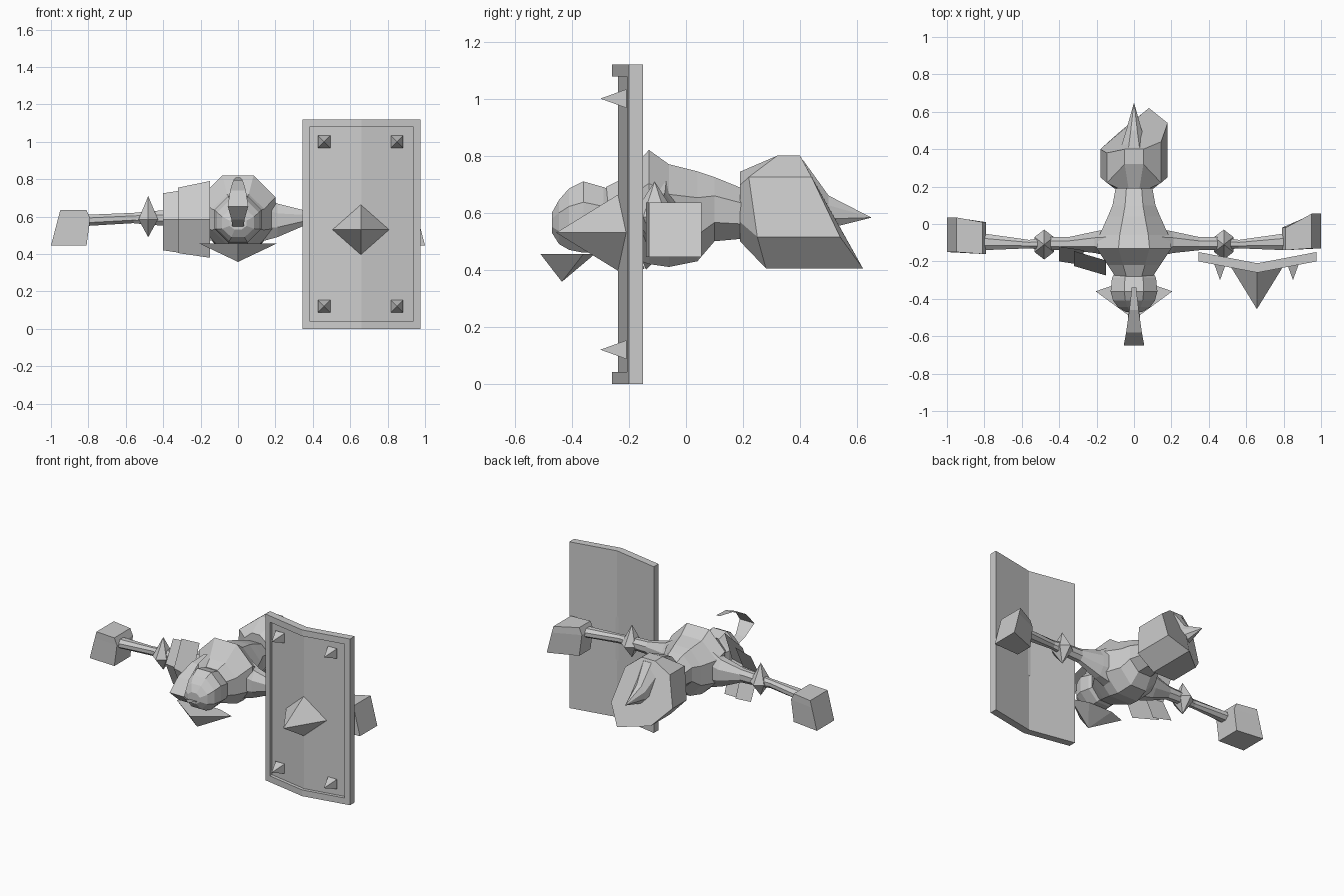
import bpy, bmesh, math
from mathutils import Vector

cube = bpy.data.objects.get("Cube")
if cube:
    bpy.data.objects.remove(cube, do_unlink=True)

grey = bpy.data.materials.new("plain_grey")
grey.use_nodes = True
GREY = (0.6, 0.6, 0.6, 1)
grey.diffuse_color = GREY
grey.node_tree.nodes["Principled BSDF"].inputs["Base Color"].default_value = GREY


def build(name, verts, faces, solid=True):
    """Flat-shaded mesh object from points and faces."""
    bm = bmesh.new()
    vs = [bm.verts.new(v) for v in verts]
    for f in faces:
        bm.faces.new([vs[i] for i in f])
    if solid:
        bmesh.ops.recalc_face_normals(bm, faces=bm.faces)
    me = bpy.data.meshes.new(name)
    bm.to_mesh(me)
    bm.free()
    me.materials.append(grey)
    ob = bpy.data.objects.new(name, me)
    bpy.context.collection.objects.link(ob)
    return ob


def skin(name, rings, tip=None):
    """Join equal rings of points, capping the ends or closing on a tip."""
    n, m = len(rings[0]), len(rings)
    verts = [p for r in rings for p in r]
    faces = [(k * n + i, k * n + (i + 1) % n, (k + 1) * n + (i + 1) % n, (k + 1) * n + i)
             for k in range(m - 1) for i in range(n)]
    faces.append(tuple(range(n)))
    last = (m - 1) * n
    if tip:
        verts.append(tip)
        faces += [(last + i, last + (i + 1) % n, len(verts) - 1) for i in range(n)]
    else:
        faces.append(tuple(range(last, last + n)))
    return build(name, verts, faces)


def octagon(half_w, low, high):
    """Eight-sided outline with a flat top, as (across, up) pairs."""
    k = math.cos(math.pi / 8)
    out = []
    for i in range(8):
        a = math.pi / 8 + i * math.pi / 4
        out.append((half_w * math.cos(a) / k,
                    (low + high) / 2 + (high - low) / 2 * math.sin(a) / k))
    return out


def loft_y(name, sections, tip=None):
    rings = [[(x, y, z) for x, z in octagon(w, lo, hi)] for y, w, lo, hi in sections]
    return skin(name, rings, tip)


def strip(name, rows):
    """Open sheet through rows of points."""
    n = len(rows[0])
    faces = [(k * n + i, k * n + i + 1, (k + 1) * n + i + 1, (k + 1) * n + i)
             for k in range(len(rows) - 1) for i in range(n - 1)]
    return build(name, [p for r in rows for p in r], faces, False)


# Torso: deep chest tapering to the waist (y, half width, bottom, top)
loft_y("torso", [(-.28, .10, .47, .69), (-.22, .14, .45, .72), (-.13, .20, .42, .82),
                 (-.06, .185, .41, .77), (.04, .14, .43, .745), (.10, .115, .50, .725),
                 (.21, .095, .51, .68)])

# Head
loft_y("head", [(-.47, .045, .53, .60), (-.445, .085, .49, .645), (-.41, .112, .47, .685),
                (-.36, .125, .46, .71), (-.29, .118, .46, .69), (-.24, .095, .48, .67)])

# Jaw guard: flat-topped wedge
build("jaw_guard",
      [(-.205, -.36, .455), (0, -.51, .455), (.205, -.36, .455), (.09, -.32, .455),
       (-.09, -.32, .455), (0, -.435, .358)],
      [(0, 1, 2, 3, 4), (0, 1, 5), (1, 2, 5), (2, 3, 5), (3, 4, 5), (4, 0, 5)])

# Curled crest sheet (y, z, half width)
strip("crest", [[(-w, y, z), (w, y, z)] for y, z, w in
                [(-.34, .81, .012), (-.46, .795, .025), (-.58, .74, .042),
                 (-.65, .655, .055), (-.58, .585, .035), (-.46, .545, .03)]])

# Hips: flaring block whose rear is cut at a slant, longer on the left
hip_xz = [(.05, .80), (.145, .725), (.18, .515), (.08, .405),
          (-.08, .405), (-.18, .515), (-.145, .725), (-.05, .80)]
front = [(x * .58, .19, .62 + (z - .60) * .62) for x, z in hip_xz]
front_y = [.32, .22, .25, .28, .28, .25, .22, .32]
rear_y = [.40, .44, .54, .62, .49, .40, .38, .40]
middle = [(x, y, z) for (x, z), y in zip(hip_xz, front_y)]
rear = [(x, y, z) for (x, z), y in zip(hip_xz, rear_y)]
skin("hips", [front, middle, rear])

# Tail spike
loft_y("tail_spike", [(.34, .075, .53, .79), (.41, .07, .53, .785), (.50, .042, .545, .66)],
       (0, .65, .583))

# Arms, elbows and hands on both sides
arm = [(.10, -.18, -.02, .46, .74), (.21, -.155, -.04, .49, .67), (.35, -.14, -.07, .55, .635),
       (.46, -.14, -.07, .555, .63), (.56, -.13, -.085, .565, .62), (.81, -.14, -.05, .55, .61)]
for s, side in ((1, "left"), (-1, "right")):
    rings = []
    for x, y0, y1, z0, z1 in arm:
        rings.append([(s * x, (y0 + y1) / 2 + a, z)
                      for a, z in octagon((y1 - y0) / 2, z0, z1)])
    skin(side + "_arm", rings)

    ring = [(s * .48 + .06 * math.sin(i * math.pi / 3),
             -.11 + .08 * math.cos(i * math.pi / 3), .585) for i in range(6)]
    build(side + "_elbow_guard", ring + [(s * .48, -.11, .71), (s * .48, -.11, .49)],
          [(i, (i + 1) % 6, p) for i in range(6) for p in (6, 7)])

    back_in, back_out = (-.02, .055) if s > 0 else (.01, .035)
    front_y0 = -.13 if s > 0 else -.15
    rings = []
    for z, inner, outer in ((.445, .81, 1.0), (.59, .79, .962), (.635, .81, .95)):
        rings.append([(s * inner, front_y0 - .01, z), (s * outer, front_y0, z),
                      (s * outer, back_out, z), (s * inner, back_in, z)])
    skin(side + "_hand", rings)

# Two overlapping ridged plates over the right shoulder
for name, xo, xi, top, bottom, yo, yi in (
        ("outer_shoulder_plate", -.40, -.27, (.725, .745), (.42, .40), -.12, -.14),
        ("inner_shoulder_plate", -.32, -.15, (.755, .79), (.405, .38), -.145, -.195)):
    strip(name, [[(xo, yo, top[0]), (xi, yi, top[1])],
                 [(xo, yo - .08, .585), (xi, yi - .08, .585)],
                 [(xo, yo, bottom[0]), (xi, yi, bottom[1])]])

# Shield: bent slab with a raised rim around a recessed face
CX, HW, H, RIM = .66, .315, 1.12, .037


def bend(x, ridge, edge):
    return ridge + (edge - ridge) * abs(x - CX) / HW


def shield_row(half, ridge, edge, z):
    return [(x, bend(x, ridge, edge), z) for x in (CX - half, CX, CX + half)]


def loop(half, ridge, edge, z0, z1):
    return shield_row(half, ridge, edge, z0) + shield_row(half, ridge, edge, z1)[::-1]


loops = [loop(HW, -.21, -.15, 0, H), loop(HW, -.26, -.20, 0, H),
         loop(HW - RIM, -.26, -.20, RIM + .005, H - RIM - .005),
         loop(HW - RIM, -.238, -.178, RIM + .005, H - RIM - .005)]
faces = [(k * 6 + i, k * 6 + (i + 1) % 6, k * 6 + 6 + (i + 1) % 6, k * 6 + 6 + i)
         for k in range(3) for i in range(6)]
for b in (0, 18):
    faces += [(b, b + 1, b + 4, b + 5), (b + 1, b + 2, b + 3, b + 4)]
build("shield", [p for l in loops for p in l], faces)


# Shield spikes
def spike(name, x, z, radius, tip_y, turn):
    base = [(x + radius * math.cos(turn + i * math.pi / 2), -.208,
             z + radius * math.sin(turn + i * math.pi / 2)) for i in range(4)]
    skin(name, [base], (x, tip_y, z))


spike("shield_boss", CX - .003, .53, .152, -.455, 0)
for sx in (-1, 1):
    for z, level in ((.12, "lower"), (1.0, "upper")):
        spike(level + ("_left" if sx > 0 else "_right") + "_stud",
              CX - .005 + sx * .195, z, .047, -.30, math.pi / 4)
